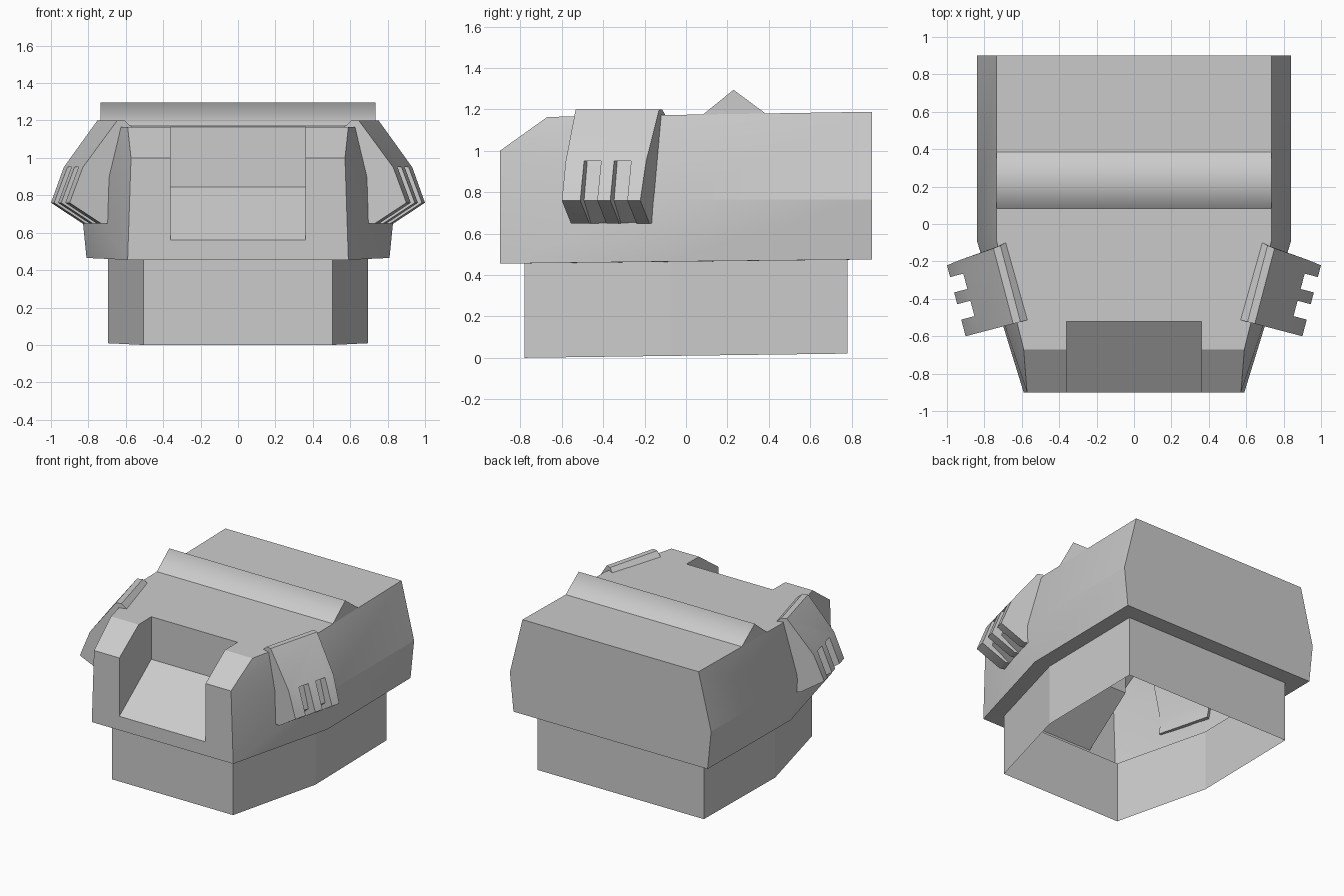
import bpy, bmesh, math
from mathutils import Vector

if "Cube" in bpy.data.objects:
    bpy.data.objects.remove(bpy.data.objects["Cube"])

grey = bpy.data.materials.new("plain grey")
grey.use_nodes = True
COLOUR = (0.6, 0.6, 0.6, 1)
grey.diffuse_color = COLOUR
grey.node_tree.nodes["Principled BSDF"].inputs["Base Color"].default_value = COLOUR


def make(name, bm, recalc=True):
    """Turn a bmesh into a coloured object."""
    if recalc:
        bmesh.ops.recalc_face_normals(bm, faces=bm.faces)
    me = bpy.data.meshes.new(name)
    bm.to_mesh(me)
    bm.free()
    me.materials.append(grey)
    ob = bpy.data.objects.new(name, me)
    bpy.context.collection.objects.link(ob)
    return ob


def activate(ob):
    bpy.ops.object.select_all(action='DESELECT')
    ob.select_set(True)
    bpy.context.view_layer.objects.active = ob


def add_prism(bm, ends):
    """Closed prism between two matching outlines."""
    a, b = [[bm.verts.new(p) for p in end] for end in ends]
    bm.faces.new(a)
    bm.faces.new(b)
    for i in range(len(a)):
        j = (i + 1) % len(a)
        bm.faces.new((a[i], a[j], b[j], b[i]))


def cut(ob, cutter):
    cutter.hide_render = True
    mod = ob.modifiers.new("cut", 'BOOLEAN')
    mod.operation = 'DIFFERENCE'
    mod.solver = 'EXACT'
    mod.object = cutter
    activate(ob)
    bpy.ops.object.modifier_apply(modifier=mod.name)
    bpy.data.objects.remove(cutter)


def smooth(ob, degrees):
    activate(ob)
    bpy.ops.object.shade_smooth_by_angle(angle=math.radians(degrees))


# Body: faceted hull, one side given and mirrored
side = dict(front_low=(.59, -.9, .455), front_high=(.572, -.9, 1.0),
            brow=(.59, -.67, 1.164), mid_top=(.735, -.09, 1.173),
            mid=(.84, -.09, .765), mid_low=(.81, -.09, .465),
            back_top=(.735, .9, 1.189), back=(.84, .9, .765),
            back_low=(.81, .9, .475))
panels = ["front_low mid_low mid", "front_low mid front_high",
          "front_high mid mid_top", "front_high mid_top brow",
          "mid_low back_low back mid", "mid back back_top mid_top"]
rim = ["front_low", "front_high", "brow", "mid_top", "back_top", "back",
       "back_low", "mid_low"]
bm = bmesh.new()
left = {k: bm.verts.new(p) for k, p in side.items()}
right = {k: bm.verts.new((-p[0], p[1], p[2])) for k, p in side.items()}
for half in (left, right):
    for panel in panels:
        bm.faces.new([half[k] for k in panel.split()])
for a, b in zip(rim, rim[1:] + rim[:1]):
    bm.faces.new((left[a], left[b], right[b], right[a]))
body = make("body", bm)

# Front recess with a sloping floor
bm = bmesh.new()
recess = [(-.52, .845), (-1.0, .485), (-1.0, 1.4), (-.52, 1.4)]
add_prism(bm, [[(x, y, z) for y, z in recess] for x in (-.36, .36)])
cut(body, make("recess_cutter", bm))

# Underside of the body stays open
bm = bmesh.new()
bm.from_mesh(body.data)
low = [f for f in bm.faces if f.normal.z < -.9 and f.calc_center_median().z < .5]
bmesh.ops.delete(bm, geom=low, context='FACES')
bm.to_mesh(body.data)
bm.free()
smooth(body, 18)

# Base: open skirt with a ledge that meets the body
def ring(points):
    return points + [(-x, y, z) for x, y, z in reversed(points)]


plan = [(.505, -.78), (.695, -.07), (.695, .78)]
loops = [ring([side["front_low"], side["mid_low"], side["back_low"]]),
         ring([(x, y, .465 + .011 * y) for x, y in plan]),
         ring([(x, y, .01 + .013 * y) for x, y in plan])]
bm = bmesh.new()
rows = [[bm.verts.new(p) for p in loop] for loop in loops]
for upper, lower in zip(rows, rows[1:]):
    for i in range(6):
        j = (i + 1) % 6
        bm.faces.new((upper[j], upper[i], lower[i], lower[j]))
make("base_skirt", bm, recalc=False)

# Ridge across the roof, softly shaded over its crest
bm = bmesh.new()
crest = [(.08, 1.174), (.23, 1.295), (.385, 1.18)]
add_prism(bm, [[(x, y, z) for y, z in crest] for x in (-.735, .735)])
ridge = make("roof_ridge", bm)
for face in ridge.data.polygons:
    face.use_smooth = face.normal.z > .3

# Claws: angled prisms with two slots forming three fingers
TILT = math.radians(14.7)
out = Vector((math.cos(TILT), -math.sin(TILT), 0))
along = Vector((math.sin(TILT), math.cos(TILT), 0))


def claw_point(r, s, z, sign):
    p = out * r + along * s
    return (p.x * sign, p.y, z)


# Radius, height and rear limit of the claw outline
claw = [(.68, 1.165, .08), (.72, 1.2, .07), (.76, 1.2, .065), (.95, .95, .05),
        (1.023, .76, .04), (.85, .65, .04), (.795, .65, .05), (.81, .76, .06)]
slot = [(.89, .95), (1.2, .95), (1.2, .5), (.80, .5), (.82, .65), (.95, .76)]
for name, sign in (("left", 1), ("right", -1)):
    bm = bmesh.new()
    add_prism(bm, [[claw_point(r, -.352, z, sign) for r, z, s in claw],
                   [claw_point(r, s, z, sign) for r, z, s in claw]])
    ob = make(name + "_claw", bm)
    bm = bmesh.new()
    for start in (-.26, -.11):
        add_prism(bm, [[claw_point(r, s, z, sign) for r, z in slot]
                       for s in (start, start + .085)])
    cut(ob, make("slot_cutter", bm))
    smooth(ob, 40)
